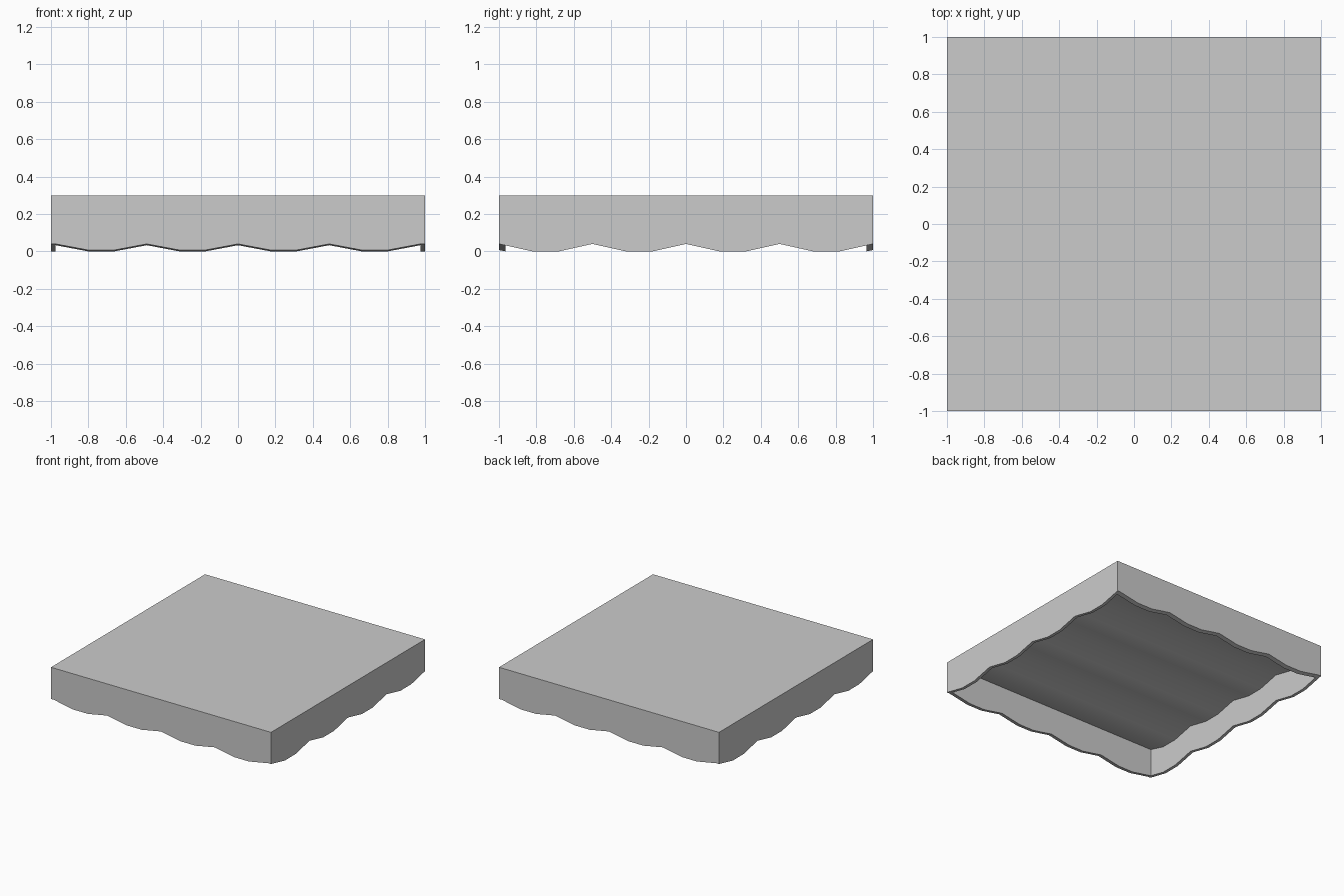
import bpy, bmesh, math

if "Cube" in bpy.data.objects:
    bpy.data.objects.remove(bpy.data.objects["Cube"])

TOP = 0.30            # flat upper face
RISE = 0.04           # scallop depth
IN_X, IN_Y = 0.975, 0.965   # inner faces of the side and front/back walls
CEILING = 0.22        # height of the ceiling above the scallop profile
LIP = 0.007           # slant of the front/back rims


def scallops(half):
    """Four scallops between -half and +half as (position, z) points."""
    step = half / 2
    pts = []
    for i in range(4):
        start = -half + i * step
        pts += [(start, RISE), (start + step * 0.36, 0), (start + step * 0.64, 0)]
    return pts + [(half, RISE)]


front = [(-1, RISE)] + scallops(IN_X) + [(1, RISE)]
side = scallops(1.0)

# Rim path counter-clockwise: front, right, back, left (x, y, z, slanted)
path = [(t, -1, z, True) for t, z in front[:-1]]
path += [(1, t, z, t in (-1, 1)) for t, z in side[:-1]]
path += [(-t, 1, z, True) for t, z in front[:-1]]
path += [(-1, -t, z, t in (-1, 1)) for t, z in side[:-1]]


def clamp(v, lim):
    return max(-lim, min(lim, v))


bm = bmesh.new()
outer_top, outer_low, inner_low, inner_top = [], [], [], []
for x, y, z, slanted in path:
    ix, iy = clamp(x, IN_X), clamp(y, IN_Y)
    wave = z if abs(x) == 1 and abs(y) < 1 else RISE
    outer_top.append(bm.verts.new((x, y, TOP)))
    outer_low.append(bm.verts.new((x, y, z + (LIP if slanted and z == 0 else 0))))
    inner_low.append(bm.verts.new((ix, iy, z - (LIP if slanted and z > 0 else 0))))
    inner_top.append(bm.verts.new((ix, iy, CEILING + wave)))

# Outer walls, rim and inner walls
n = len(path)
for a, b in ((outer_top, outer_low), (outer_low, inner_low), (inner_low, inner_top)):
    for i in range(n):
        j = (i + 1) % n
        bm.faces.new((a[i], b[i], b[j], a[j]))

# Flat top
bm.faces.new(outer_top)

# Wavy ceiling: strips joining the right wall to the left wall
f, s = len(front) - 1, len(side) - 1
right = inner_top[f:f + s + 1]
left = [inner_top[(2 * f + s + k) % n] for k in range(s + 1)][::-1]
for i in range(s):
    bm.faces.new((left[i], left[i + 1], right[i + 1], right[i]))

bmesh.ops.remove_doubles(bm, verts=bm.verts[:], dist=0.0005)
bmesh.ops.recalc_face_normals(bm, faces=bm.faces[:])

mesh = bpy.data.meshes.new("scalloped_canopy")
bm.to_mesh(mesh)
bm.free()
canopy = bpy.data.objects.new("scalloped_canopy", mesh)
bpy.context.collection.objects.link(canopy)
bpy.context.view_layer.objects.active = canopy
canopy.select_set(True)
bpy.ops.object.shade_smooth_by_angle(angle=math.radians(30))
